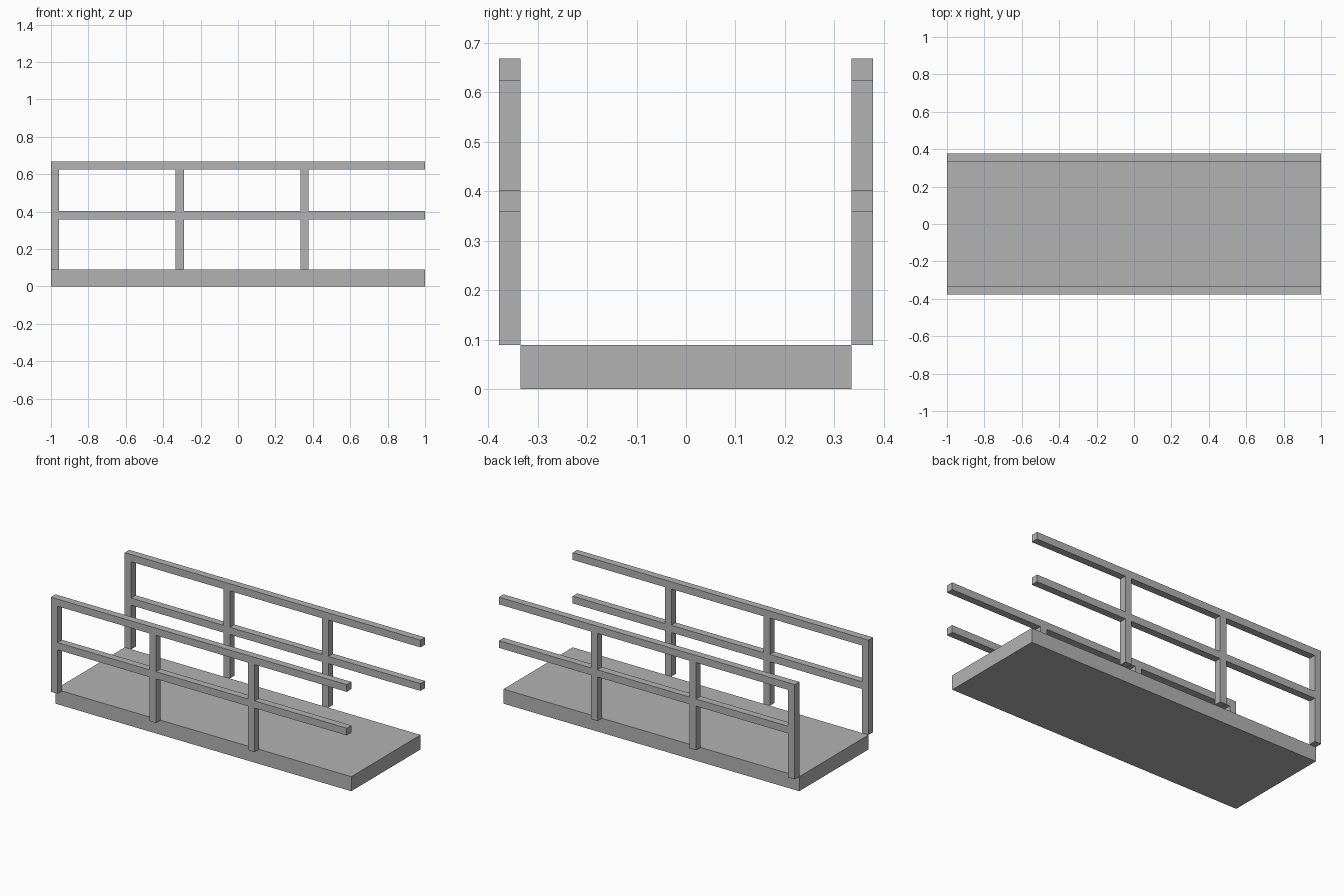
import bpy
import bmesh
from mathutils import Matrix, Vector

cube = bpy.data.objects.get("Cube")
if cube:
    bpy.data.objects.remove(cube, do_unlink=True)

GREY = (0.45, 0.45, 0.45, 1)
grey = bpy.data.materials.new("plain grey")
grey.use_nodes = True
grey.diffuse_color = GREY
grey.node_tree.nodes["Principled BSDF"].inputs["Base Color"].default_value = GREY


def box_part(name, boxes):
    """One object made of boxes, each given by its low and high corner."""
    bm = bmesh.new()
    for low, high in boxes:
        low, high = Vector(low), Vector(high)
        place = Matrix.Translation((low + high) / 2) @ Matrix.Diagonal((*(high - low), 1))
        bmesh.ops.create_cube(bm, size=1, matrix=place)
    mesh = bpy.data.meshes.new(name)
    bm.to_mesh(mesh)
    bm.free()
    mesh.materials.append(grey)
    obj = bpy.data.objects.new(name, mesh)
    bpy.context.collection.objects.link(obj)
    return obj


BAR = 0.044
DECK_TOP = 0.089
HALF_WIDTH = 0.334
MID_RAIL = 0.358
TOP_RAIL = 0.624

# Deck slab
box_part("deck", [((-1, -HALF_WIDTH, 0), (1, HALF_WIDTH, DECK_TOP))])

# Railings along both long edges
for side, y in (("front", -HALF_WIDTH - BAR), ("back", HALF_WIDTH)):
    for level, z in (("middle", MID_RAIL), ("top", TOP_RAIL)):
        box_part(f"{side}_{level}_rail", [((-1, y, z), (1, y + BAR, z + BAR))])

    # Posts, split so that they meet the rails flush
    for i in range(3):
        x = -1 + i * 2 / 3
        spans = ((DECK_TOP, MID_RAIL), (MID_RAIL + BAR, TOP_RAIL))
        box_part(f"{side}_post_{i + 1}",
                 [((x, y, low), (x + BAR, y + BAR, high)) for low, high in spans])
